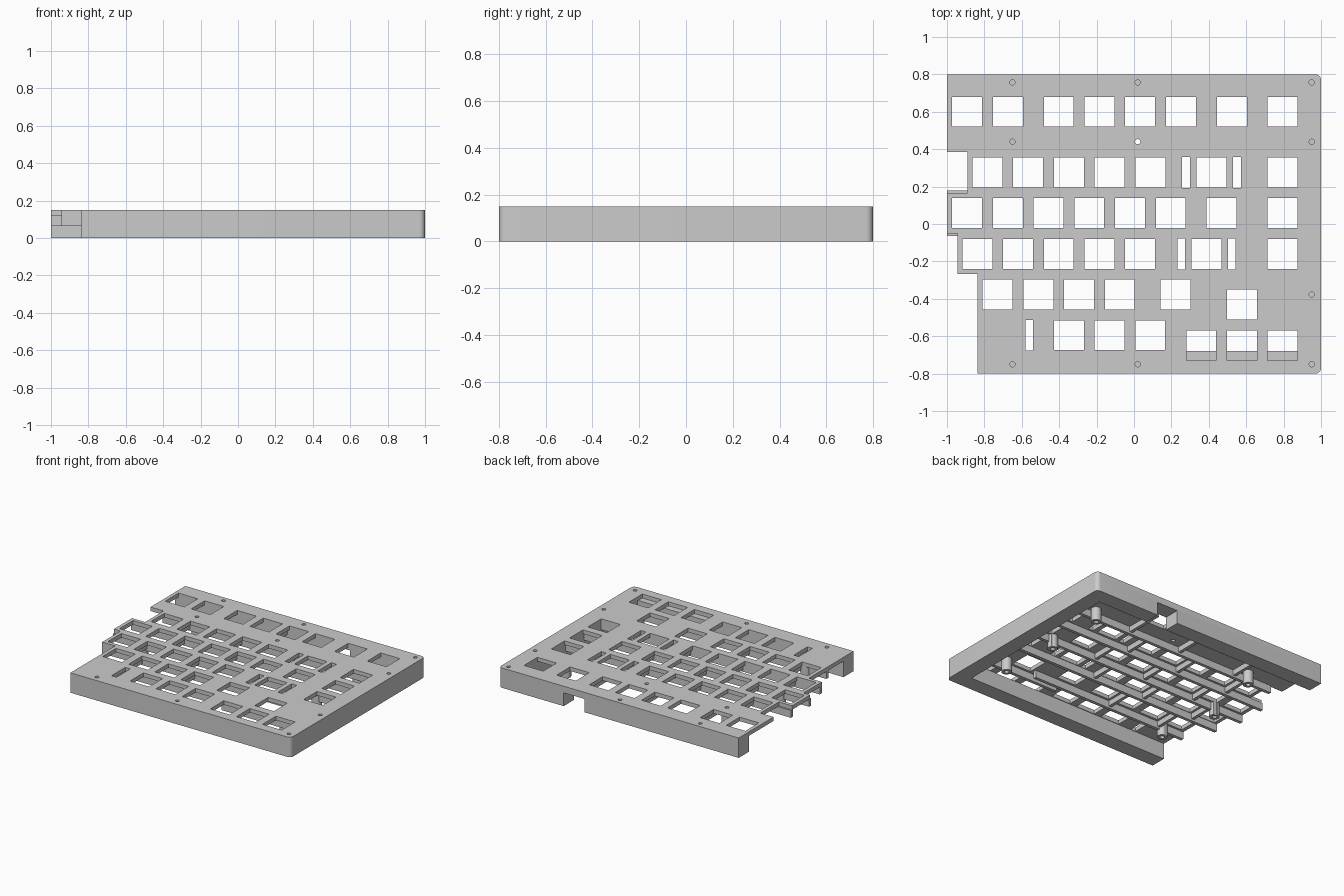
import bpy, bmesh, math

old = bpy.data.objects.get("Cube")
if old:
    bpy.data.objects.remove(old, do_unlink=True)

P, HOLE, TOP, UNDER, RIB_LOW, WALL = 0.2177, 0.16, 0.15, 0.12, 0.065, 0.12
RIGHT = 0.795  # centre of the last key column

grey = bpy.data.materials.new("light grey")
grey.use_nodes = True
grey.diffuse_color = (0.6, 0.6, 0.6, 1)
grey.node_tree.nodes["Principled BSDF"].inputs["Base Color"].default_value = (0.6, 0.6, 0.6, 1)


def finish(bm, name):
    bmesh.ops.recalc_face_normals(bm, faces=bm.faces)
    mesh = bpy.data.meshes.new(name)
    bm.to_mesh(mesh)
    bm.free()
    obj = bpy.data.objects.new(name, mesh)
    bpy.context.collection.objects.link(obj)
    mesh.materials.append(grey)
    return obj


def prism(bm, outline, low, high):
    face = bm.faces.new([bm.verts.new((x, y, low)) for x, y in outline])
    up = bmesh.ops.extrude_face_region(bm, geom=[face])["geom"]
    for v in up:
        if isinstance(v, bmesh.types.BMVert):
            v.co.z = high


def box(bm, x0, x1, y0, y1, low, high):
    prism(bm, [(x0, y0), (x1, y0), (x1, y1), (x0, y1)], low, high)


def disc(bm, x, y, radius, low, high, sides=20):
    turn = math.tau / sides
    prism(bm, [(x + radius * math.cos(i * turn), y + radius * math.sin(i * turn))
               for i in range(sides)], low, high)


def corner(x, y, start, radius=0.03, steps=6):
    return [(x + radius * math.cos(start + math.pi / 2 * i / steps),
             y + radius * math.sin(start + math.pi / 2 * i / steps)) for i in range(steps + 1)]


def activate(obj):
    bpy.ops.object.select_all(action="DESELECT")
    obj.select_set(True)
    bpy.context.view_layer.objects.active = obj


def cut(obj, build):
    bm = bmesh.new()
    build(bm)
    cutter = finish(bm, "cutter")
    cutter.hide_render = True
    activate(obj)
    mod = obj.modifiers.new("cut", "BOOLEAN")
    mod.operation, mod.solver, mod.object = "DIFFERENCE", "EXACT", cutter
    bpy.ops.object.modifier_apply(modifier=mod.name)
    bpy.data.objects.remove(cutter, do_unlink=True)


def run(last, count):
    return [last - P * i for i in range(count)]


# Key layout: row height and key centres
rows = [
    (0.60, [RIGHT, RIGHT - 1.25 * P] + run(RIGHT - 2.5 * P, 4) + run(RIGHT - 6.75 * P, 2)),
    (0.275, [RIGHT, RIGHT - 1.75 * P] + run(RIGHT - 3.25 * P, 5)),
    (0.058, [RIGHT, RIGHT - 1.5 * P] + run(RIGHT - 2.75 * P, 6)),
    (-0.16, [RIGHT, RIGHT - 1.875 * P] + run(RIGHT - 3.5 * P, 5)),
    (-0.377, [0.223] + run(-0.076, 4)),
    (-0.431, [RIGHT - P]),
    (-0.595, run(0.087, 3)),
    (-0.649, run(RIGHT, 3)),
]
slots = [(0.278, 0.275), (0.55, 0.275), (0.253, -0.16), (0.523, -0.16), (-0.56, -0.595)]
screws = [(x, y) for x in (-0.65, 0.02) for y in (0.757, 0.44, -0.75)]
screws += [(0.95, y) for y in (0.757, 0.44, -0.377, -0.75)]


def key_holes(bm, low=UNDER - 0.02):
    h = HOLE / 2
    for y, centres in rows:
        for x in centres:
            box(bm, x - h, x + h, y - h, y + h, low, TOP + 0.1)
    for x, y in slots:
        box(bm, x - 0.021, x + 0.021, y - 0.082, y + 0.082, low, TOP + 0.1)


def screw_holes(bm):
    for x, y in screws:
        disc(bm, x, y, 0.014, 0.04, TOP + 0.1)


right_edge = corner(0.97, -0.77, -math.pi / 2) + corner(0.97, 0.77, 0)

# Top plate with stepped left edge
bm = bmesh.new()
steps = [(-1, 0.385), (-0.89, 0.165), (-1, -0.05), (-0.945, -0.268), (-0.838, -0.8)]
left_edge, y = [], 0.8
for x, low in steps:
    left_edge += [(x, y), (x, low)]
    y = low
prism(bm, right_edge + left_edge, UNDER, TOP)
plate = finish(bm, "top_plate")
cut(plate, key_holes)
cut(plate, screw_holes)

# Front, right and back walls as one piece, open on the left
bm = bmesh.new()
inner_x, inner_y = 1 - WALL, 0.8 - WALL
prism(bm, right_edge + [(-1, 0.8), (-1, inner_y), (inner_x, inner_y), (inner_x, -inner_y),
                        (-0.838, -inner_y), (-0.838, -0.8)], 0, UNDER)
walls = finish(bm, "outer_walls")
cut(walls, screw_holes)
cut(walls, lambda b: box(b, 0.285, 0.46, 0.6, 0.9, -0.1, 0.1))  # cable notch

# Long ribs between the key rows
bm = bmesh.new()
long_ribs = [(0.385, -0.89, inner_x), (0.167, -1, inner_x), (-0.051, -1, inner_x),
             (-0.256, -0.945, inner_x), (-0.486, -0.838, 0.48), (-0.54, 0.25, inner_x)]
for y, x0, x1 in long_ribs:
    box(bm, x0, x1, y - 0.012, y + 0.012, RIB_LOW, UNDER)
finish(bm, "long_ribs")

# Short cross ribs, in every second gap between keys
bm = bmesh.new()
spans = [(0.397, inner_y), (0.179, 0.373), (-0.039, 0.155), (-0.244, -0.063), (-0.474, -0.268)]
for (y, centres), (y0, y1) in zip(rows, spans):
    for a, b in list(zip(centres, centres[1:]))[1::2]:
        mid = b + P / 2
        box(bm, mid - 0.012, mid + 0.012, y0, y1, RIB_LOW + 0.015, UNDER)
finish(bm, "cross_ribs")

# Hollow mounting posts under the plate
bm = bmesh.new()
posts = [(0.7, 0.43), (0.69, -0.045), (0.73, -0.487), (-0.65, 0.44), (-0.757, -0.045), (-0.66, -0.487)]
for x, y in posts:
    disc(bm, x, y, 0.036, 0.02, UNDER)
mounts = finish(bm, "mounting_posts")
cut(mounts, lambda b: [disc(b, x, y, 0.016, -0.1, 0.1) for x, y in posts])
cut(mounts, lambda b: key_holes(b, -0.1))

for obj in (plate, walls, mounts):
    activate(obj)
    bpy.ops.object.shade_smooth_by_angle(angle=math.radians(30))
